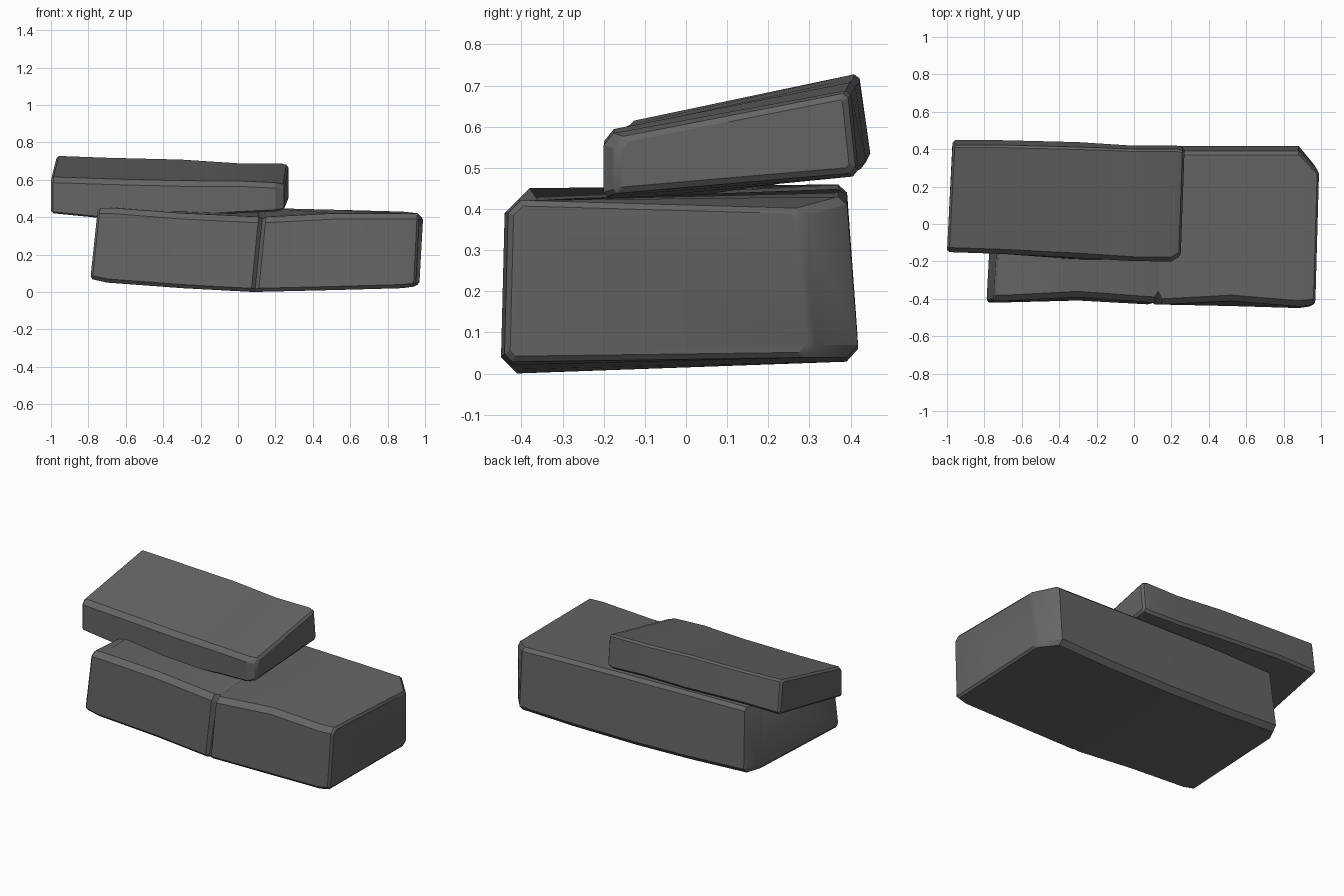
import bpy
import bmesh
import math
from mathutils import Vector

cube = bpy.data.objects.get("Cube")
if cube:
    bpy.data.objects.remove(cube, do_unlink=True)

stone = bpy.data.materials.new("dark grey stone")
stone.use_nodes = True
GREY = (0.13, 0.13, 0.13, 1.0)
stone.diffuse_color = GREY
stone.node_tree.nodes["Principled BSDF"].inputs["Base Color"].default_value = GREY


def section(x, lean, skew, corners, cuts):
    """Four-cornered slice with clipped corners: lean shifts the top, skew the back."""
    # corner order: front bottom, back bottom, back top, front top
    shift = [0, skew, skew + lean, lean]
    pts = [Vector((x + s, y, z)) for s, (y, z) in zip(shift, corners)]
    ring = []
    for i, p in enumerate(pts):
        for q in (pts[i - 1], pts[(i + 1) % 4]):
            ring.append(p + (q - p).normalized() * cuts[i])
    return ring


def slab(name, stations, cuts):
    """Loft a rough stone block through its slices and close both ends."""
    bm = bmesh.new()
    rings = [[bm.verts.new(p) for p in section(*s, cuts)] for s in stations]
    for a, b in zip(rings, rings[1:]):
        for i in range(len(a)):
            j = (i + 1) % len(a)
            bm.faces.new((a[i], a[j], b[j], b[i]))
    ends = [bm.faces.new(rings[0]), bm.faces.new(rings[-1])]
    bmesh.ops.recalc_face_normals(bm, faces=bm.faces[:])
    # worn rims around the end faces
    rim = list({e for f in ends for e in f.edges})
    bmesh.ops.bevel(bm, geom=rim, offset=0.012, segments=1, affect='EDGES')
    mesh = bpy.data.meshes.new(name)
    bm.to_mesh(mesh)
    bm.free()
    mesh.materials.append(stone)
    obj = bpy.data.objects.new(name, mesh)
    bpy.context.collection.objects.link(obj)
    bpy.ops.object.select_all(action='DESELECT')
    obj.select_set(True)
    bpy.context.view_layer.objects.active = obj
    bpy.ops.object.shade_smooth_by_angle(angle=math.radians(25))
    return obj


# Large lower block, with a narrow crack in its front face
slab("lower_stone", [
    (-0.79, 0.04, 0.04, [(-0.42, 0.07), (0.33, 0.07), (0.27, 0.43), (-0.41, 0.45)]),
    (-0.70, 0.02, 0.00, [(-0.42, 0.05), (0.42, 0.06), (0.38, 0.46), (-0.41, 0.45)]),
    (-0.30, 0.00, 0.00, [(-0.41, 0.02), (0.42, 0.04), (0.39, 0.46), (-0.39, 0.42)]),
    (0.07, 0.04, 0.00, [(-0.43, 0.00), (0.42, 0.03), (0.39, 0.45), (-0.42, 0.40)]),
    (0.09, 0.04, 0.00, [(-0.42, 0.00), (0.42, 0.03), (0.39, 0.45), (-0.39, 0.39)]),
    (0.11, 0.04, 0.00, [(-0.43, 0.00), (0.42, 0.03), (0.39, 0.45), (-0.43, 0.40)]),
    (0.52, 0.00, 0.00, [(-0.44, 0.01), (0.42, 0.03), (0.39, 0.44), (-0.41, 0.42)]),
    (0.88, 0.00, 0.00, [(-0.45, 0.02), (0.42, 0.04), (0.39, 0.43), (-0.44, 0.42)]),
    (0.95, 0.02, 0.02, [(-0.44, 0.03), (0.31, 0.04), (0.28, 0.40), (-0.43, 0.42)]),
], cuts=(0.02, 0.03, 0.02, 0.03))

# Smaller upper block, tipped forward over the first
slab("upper_stone", [
    (-1.00, 0.00, 0.03, [(-0.15, 0.42), (0.45, 0.52), (0.42, 0.73), (-0.15, 0.61)]),
    (-0.70, 0.00, 0.00, [(-0.16, 0.39), (0.45, 0.52), (0.42, 0.72), (-0.16, 0.60)]),
    (-0.30, 0.00, 0.00, [(-0.19, 0.40), (0.44, 0.50), (0.41, 0.71), (-0.18, 0.59)]),
    (0.00, 0.00, 0.00, [(-0.19, 0.42), (0.42, 0.49), (0.40, 0.69), (-0.20, 0.59)]),
    (0.20, 0.00, 0.03, [(-0.20, 0.43), (0.42, 0.48), (0.40, 0.69), (-0.20, 0.58)]),
    (0.25, 0.00, 0.02, [(-0.17, 0.44), (0.41, 0.49), (0.39, 0.68), (-0.17, 0.57)]),
], cuts=(0.01, 0.015, 0.012, 0.025))
